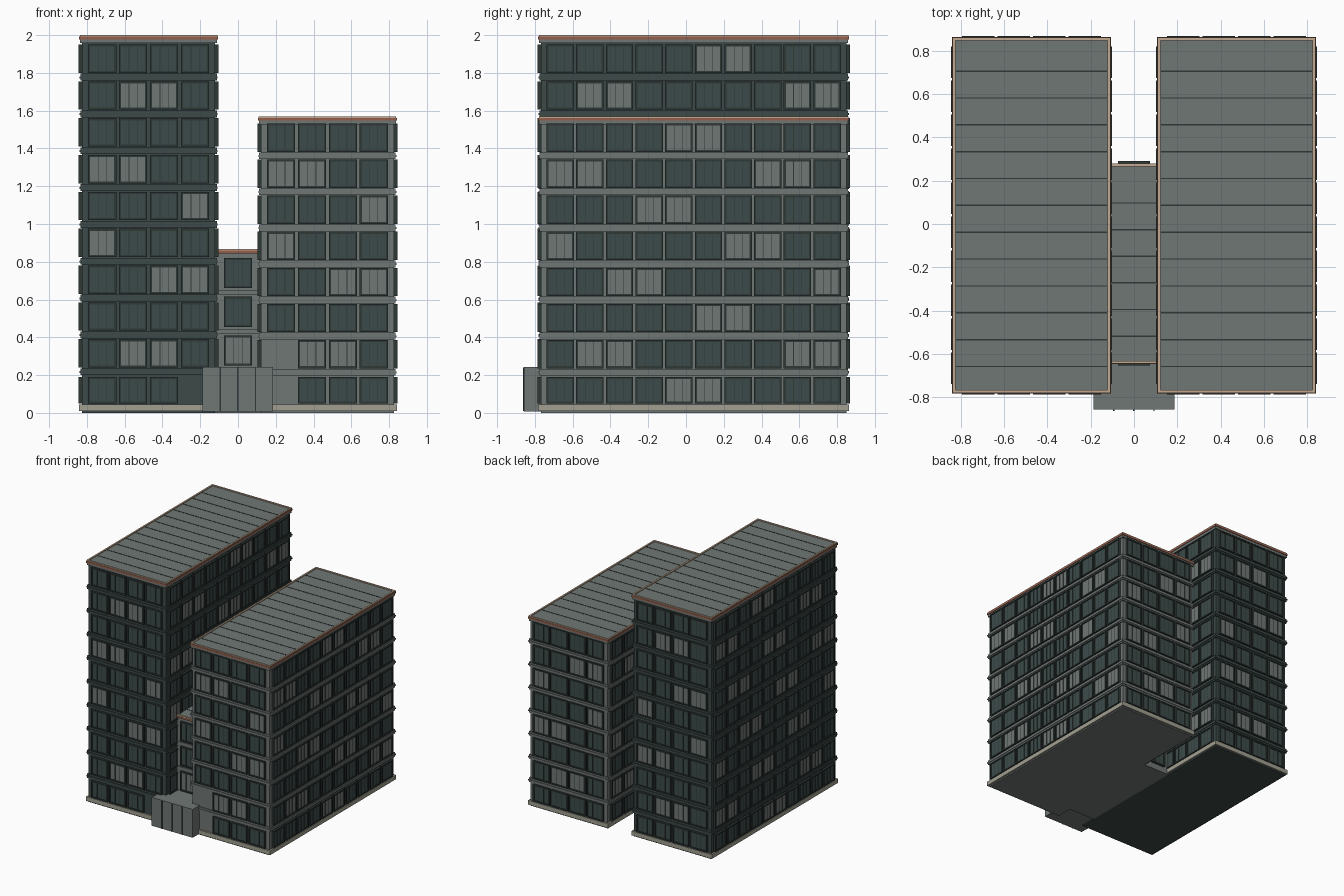
import bpy, bmesh
from mathutils import Matrix, Vector

if "Cube" in bpy.data.objects:
    bpy.data.objects.remove(bpy.data.objects["Cube"])


def material(name, r, g, b):
    lin = [((v / 255 + 0.055) / 1.055) ** 2.4 for v in (r, g, b)]
    m = bpy.data.materials.new(name)
    m.diffuse_color = (*lin, 1)
    m.use_nodes = True
    m.node_tree.nodes["Principled BSDF"].inputs["Base Color"].default_value = m.diffuse_color
    return m


GREY = material("concrete grey", 112, 119, 117)
DARK = material("dark green cladding", 60, 74, 72)
FRAME = material("window frame", 46, 56, 54)
GLASS = material("dark glass", 60, 75, 74)
LIT = material("pale glass", 112, 119, 116)
STONE = material("plinth stone", 162, 160, 146)
CLAY = material("terracotta trim", 148, 94, 76)
TAN = material("tan coping", 196, 170, 144)


class Part:
    """Collects boxes into one object of one colour."""

    def __init__(self, name, mat):
        self.name, self.mat, self.bm = name, mat, bmesh.new()

    def box(self, x0, x1, y0, y1, z0, z1):
        size = Matrix.Diagonal((abs(x1 - x0), abs(y1 - y0), z1 - z0, 1))
        mid = Matrix.Translation(((x0 + x1) / 2, (y0 + y1) / 2, (z0 + z1) / 2))
        bmesh.ops.create_cube(self.bm, size=1, matrix=mid @ size)

    def ring(self, x0, x1, y0, y1, z0, z1, t):
        self.box(x0, x1, y0, y0 + t, z0, z1)
        self.box(x0, x1, y1 - t, y1, z0, z1)
        self.box(x0, x0 + t, y0 + t, y1 - t, z0, z1)
        self.box(x1 - t, x1, y0 + t, y1 - t, z0, z1)

    def finish(self):
        me = bpy.data.meshes.new(self.name)
        self.bm.to_mesh(me)
        self.bm.free()
        me.materials.append(self.mat)
        bpy.context.collection.objects.link(bpy.data.objects.new(self.name, me))


def window(parts, axis, sign, plane, u, z, w, h, lit):
    """Projecting window: four frame bars, recessed pane, two mullions."""
    frame, dark, pale = parts

    def put(part, u0, u1, d0, d1, z0, z1):
        a, b = sorted((plane + sign * d0, plane + sign * d1))
        if axis == 'x':      # wall faces along x, columns run along y
            part.box(a, b, u0, u1, z0, z1)
        else:
            part.box(u0, u1, a, b, z0, z1)

    a, b, lo, hi, t = u - w / 2, u + w / 2, z - h / 2, z + h / 2, 0.011
    put(frame, a, a + t, -0.002, 0.018, lo, hi)
    put(frame, b - t, b, -0.002, 0.018, lo, hi)
    put(frame, a + t, b - t, -0.002, 0.018, lo, lo + t)
    put(frame, a + t, b - t, -0.002, 0.018, hi - t, hi)
    put(pale if lit else dark, a + t, b - t, -0.002, 0.012, lo + t, hi - t)
    for k in (-1, 1):
        m = u + k * w / 7
        put(frame, m - 0.0015, m + 0.0015, 0.01, 0.0145, lo + t, hi - t)


def window_parts(name):
    return (Part(name + " window frames", FRAME), Part(name + " dark panes", GLASS),
            Part(name + " pale panes", LIT))


def tower(name, cx, floors, pitch, top, wall, skip):
    hx, hy, cy = 0.367, 0.823, 0.0405
    x0, x1, y0, y1 = cx - hx, cx + hx, cy - hy, cy + hy

    def inset(d):
        return x0 + d, x1 - d, y0 + d, y1 - d

    # main block and plinth
    body = Part(name + " body", wall)
    body.box(*inset(0.014), 0, top - 0.014)
    plinth = Part(name + " plinth", STONE)
    plinth.ring(*inset(0), 0.01, 0.045, 0.03)

    # floor ledges, a lip below and above each spandrel
    ledges = Part(name + " floor ledges", wall)
    for r in range(floors - 1):
        z = 0.12 + pitch * (r + 0.5)
        ledges.ring(*inset(0.006), z - 0.018, z + 0.018, 0.02)
        ledges.ring(*inset(0.001), z - 0.006, z + 0.004, 0.02)

    # windows on all four sides, pale ones following a diagonal rule
    parts = window_parts(name)
    for r in range(floors):
        z = 0.12 + pitch * r
        h = 0.14 if r == 0 else 0.15
        for i in range(10):
            lit = (i + 3 * r) % 7 in (4, 5)
            v = cy + (i - 4.5) * 0.157
            window(parts, 'x', -1, x0 + 0.014, v, z, 0.145, h, lit)
            window(parts, 'x', 1, x1 - 0.014, v, z, 0.145, h, lit)
            if i < 4:
                u = cx + (i - 1.5) * 0.164
                if (r, i) not in skip:
                    window(parts, 'y', -1, y0 + 0.014, u, z, 0.15, h, lit)
                window(parts, 'y', 1, y1 - 0.014, u, z, 0.15, h, lit)

    # roof edge: fascia, terracotta trim, tan coping
    fascia = Part(name + " fascia", GREY)
    fascia.ring(*inset(0.005), top - 0.042, top - 0.023, 0.03)
    trim = Part(name + " trim", CLAY)
    trim.ring(*inset(0), top - 0.023, top - 0.008, 0.03)
    coping = Part(name + " coping", TAN)
    coping.ring(*inset(0.003), top - 0.008, top, 0.013)

    # roof deck and seams
    deck = Part(name + " roof deck", GREY)
    deck.box(*inset(0.013), top - 0.016, top - 0.007)
    seams = Part(name + " roof seams", FRAME)
    for k in range(12):
        y = 0.706 - 0.124 * k
        seams.box(x0 + 0.018, x1 - 0.018, y - 0.003, y + 0.003, top - 0.009, top - 0.005)
    for p in (body, plinth, ledges, fascia, trim, coping, deck, seams, *parts):
        p.finish()


tower("left tower", -0.4735, 10, 0.195, 2.0, DARK, {(0, 3)})
tower("right tower", 0.4735, 8, 0.191, 1.57, GREY, {(0, 0), (1, 0)})

# link block between the towers
F, B, T = -0.635, 0.272, 0.868
link = Part("link body", GREY)
link.box(-0.124, 0.124, F, B, 0.0, T - 0.007)
link_ledges = Part("link ledges", GREY)
for z in (0.225, 0.43, 0.635):
    link_ledges.box(-0.12, 0.12, F - 0.008, B + 0.008, z - 0.012, z + 0.012)
link_trim = Part("link trim", CLAY)
link_trim.box(-0.12, 0.12, F - 0.012, B + 0.008, T - 0.024, T - 0.009)
link_coping = Part("link coping", TAN)
for y in (F - 0.01, B - 0.006):
    link_coping.box(-0.12, 0.12, y, y + 0.013, T - 0.009, T)
link_seams = Part("link roof seams", FRAME)
for k in range(6):
    y = 0.097 - 0.123 * k
    link_seams.box(-0.12, 0.12, y - 0.003, y + 0.003, T - 0.009, T - 0.005)
parts = window_parts("link")
for k, z in enumerate((0.33, 0.535, 0.74)):
    window(parts, 'y', -1, F, 0, z, 0.15, 0.16, k == 0)
    window(parts, 'y', 1, B, 0, z, 0.15, 0.16, k == 0)
window(parts, 'y', 1, B, 0, 0.125, 0.15, 0.15, False)

# entrance porch with panel joints
porch = Part("entrance porch", GREY)
porch.box(-0.188, 0.186, -0.858, -0.63, 0.008, 0.242)
joints = Part("entrance joints", FRAME)
for x in (-0.094, -0.001, 0.092):
    joints.box(x - 0.003, x + 0.003, -0.864, -0.856, 0.01, 0.24)
for p in (link, link_ledges, link_trim, link_coping, link_seams, porch, joints, *parts):
    p.finish()
